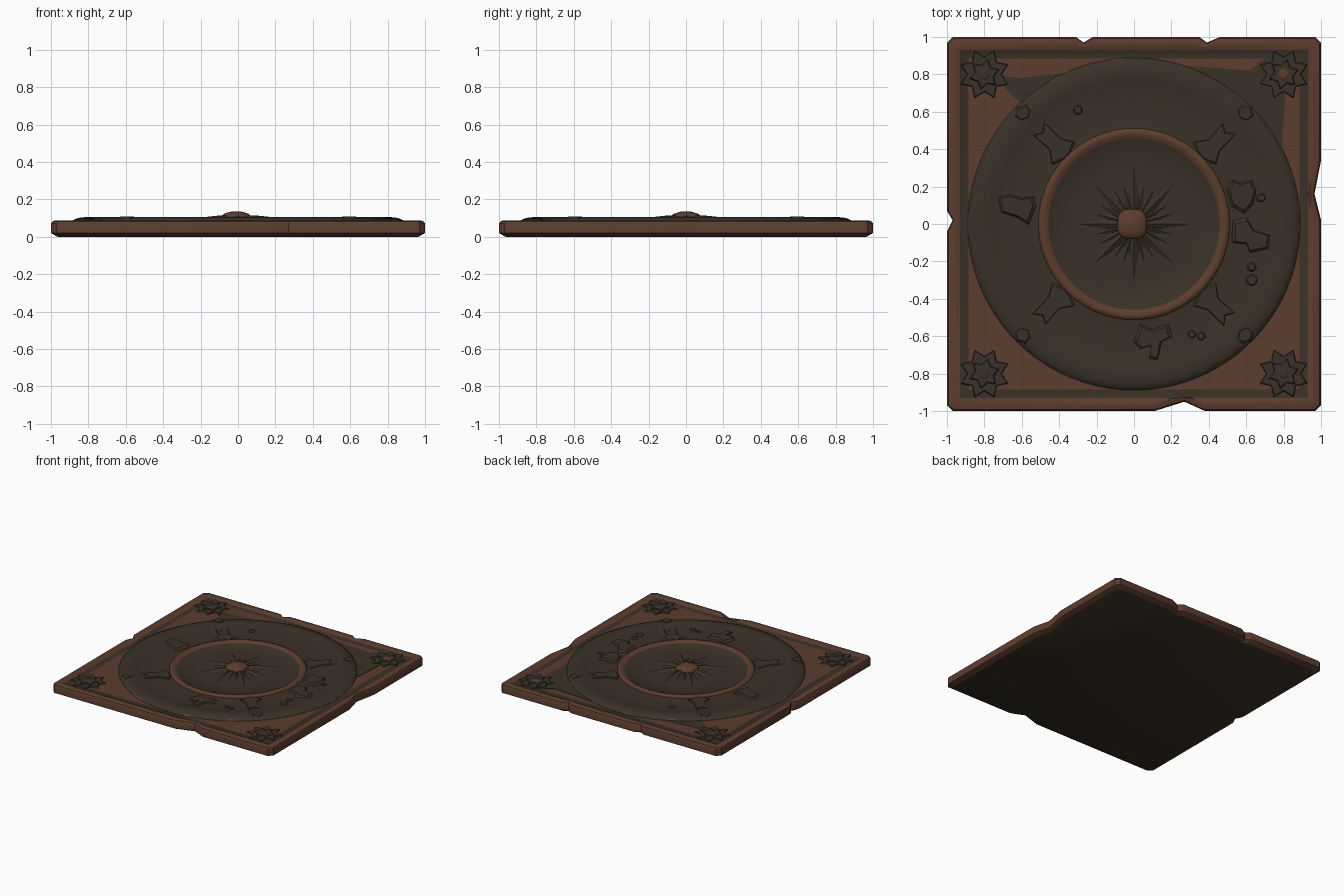
import bpy, bmesh, math, random
from math import sin, cos, pi, radians

if "Cube" in bpy.data.objects:
    bpy.data.objects.remove(bpy.data.objects["Cube"])

random.seed(4)


def material(name, rgb):
    m = bpy.data.materials.new(name)
    m.diffuse_color = (*rgb, 1)
    m.use_nodes = True
    m.node_tree.nodes["Principled BSDF"].inputs["Base Color"].default_value = m.diffuse_color
    return m


CLAY = material("terracotta", (0.108, 0.046, 0.028))
DARK = material("dark olive stone", (0.041, 0.031, 0.020))


def finish(name, bm, angle=None, normals=True):
    bmesh.ops.remove_doubles(bm, verts=bm.verts, dist=1e-5)
    if normals:
        bmesh.ops.recalc_face_normals(bm, faces=bm.faces)
    me = bpy.data.meshes.new(name)
    bm.to_mesh(me)
    bm.free()
    me.materials.append(CLAY)
    me.materials.append(DARK)
    ob = bpy.data.objects.new(name, me)
    bpy.context.collection.objects.link(ob)
    if angle:
        bpy.context.view_layer.objects.active = ob
        ob.select_set(True)
        bpy.ops.object.shade_smooth_by_angle(angle=radians(angle))
        ob.select_set(False)
    return ob


def bridge(bm, a, b, mat):
    n = len(a)
    for i in range(n):
        j = (i + 1) % n
        f = bm.faces.new((a[i], a[j], b[j], b[i]))
        f.material_index = mat


def plate(name, pts, z0, z1, mat=1, top=0.8):
    """Low relief piece: outline with a smaller top face."""
    bm = bmesh.new()
    cx = sum(p[0] for p in pts) / len(pts)
    cy = sum(p[1] for p in pts) / len(pts)
    lo = [bm.verts.new((x, y, z0)) for x, y in pts]
    hi = [bm.verts.new((cx + (x - cx) * top, cy + (y - cy) * top, z1)) for x, y in pts]
    bridge(bm, lo, hi, mat)
    bm.faces.new(hi).material_index = mat
    bm.faces.new(lo[::-1]).material_index = mat
    return finish(name, bm)


# Slab: square outline with chipped notches, stacked into a rounded edge
c = 0.97
outline = [(-c, -1), (0.11, -1), (0.27, -0.95), (0.38, -1), (c, -1),
           (1, -c), (1, 0.02), (0.965, 0.16), (1, 0.34), (1, c),
           (c, 1), (0.46, 1), (0.39, 0.97), (0.35, 1), (-0.22, 1),
           (-0.27, 0.97), (-0.31, 1), (-c, 1),
           (-1, c), (-1, 0.07), (-0.97, 0.02), (-1, -0.04), (-1, -c)]
bm = bmesh.new()
layers = [(0, 0.965, 1, 0), (0.02, 1, 1, 0), (0.07, 1, 1, 0), (0.082, 0.993, 1, 0),
          (0.088, 0.975, 1, 0), (0.088, 0.975, 0.945, 0), (0.078, 1, 0.93, 0),
          (0.078, 1, 0.885, 1)]
prev = None
for z, s, lim, mat in layers:
    ring = [bm.verts.new((max(-lim, min(lim, x * s)), max(-lim, min(lim, y * s)), z))
            for x, y in outline]
    if prev:
        bridge(bm, prev, ring, mat)
    else:
        bm.faces.new(ring[::-1]).material_index = 1
    prev = ring
bm.faces.new(prev).material_index = 0
finish("slab", bm, 35)

# Round medallion: turned profile with raised rim, sunken band and clay ring
profile = [(0.89, 0.076, 1), (0.88, 0.090, 1), (0.855, 0.101, 1), (0.82, 0.105, 1),
           (0.78, 0.104, 1), (0.755, 0.097, 1), (0.66, 0.090, 1), (0.53, 0.089, 1),
           (0.512, 0.092, 1), (0.505, 0.102, 0), (0.49, 0.107, 0), (0.472, 0.104, 0),
           (0.458, 0.092, 0), (0.30, 0.090, 1), (0.10, 0.093, 1), (0.01, 0.095, 1)]
N = 96
bm = bmesh.new()
prev = None
worn = [random.random() < 0.13 for _ in range(N)]
for k, (r, z, mat) in enumerate(profile):
    ring = [bm.verts.new((r * cos(2 * pi * i / N), r * sin(2 * pi * i / N), z)) for i in range(N)]
    if prev:
        bridge(bm, prev, ring, mat)
    prev = ring
bm.faces.new(prev).material_index = 1
# worn clay patches on the outer lip
for f in bm.faces:
    m = f.calc_center_median()
    if m.xy.length > 0.868:
        if worn[int((math.atan2(m.y, m.x) % (2 * pi)) / (2 * pi) * N)]:
            f.material_index = 0
finish("medallion", bm, 40)

# Sunburst: ridged rays, long and short
bm = bmesh.new()
for i in range(24):
    a = 2 * pi * i / 24
    length = 0.30 if i % 3 == 0 else 0.21
    half = 0.034 if i % 3 == 0 else 0.022
    h = 0.113 if i % 3 == 0 else 0.105

    def pt(r, t, z):
        return bm.verts.new((r * cos(a) - t * sin(a), r * sin(a) + t * cos(a), z))
    tip, l, rr = pt(length, 0, 0.092), pt(0.12, half, 0.090), pt(0.12, -half, 0.090)
    ridge, core = pt(0.11, 0, h), pt(0.02, 0, 0.116)
    for tri in ((tip, l, ridge), (tip, ridge, rr), (l, core, ridge), (ridge, core, rr)):
        bm.faces.new(tri).material_index = 1
for f in bm.faces:
    f.normal_update()
    if f.normal.z < 0:
        f.normal_flip()
finish("sunburst", bm, normals=False)

# Centre knob: low dome
bm = bmesh.new()
K = 24
prev = None
for r, z in [(0.085, 0.095), (0.083, 0.112), (0.07, 0.123), (0.045, 0.131), (0.02, 0.136)]:
    ring = []
    for i in range(K):
        a = 2 * pi * i / K
        q = r * (1 - 0.06 * cos(4 * a))
        ring.append(bm.verts.new((-0.01 + q * cos(a), q * sin(a), z)))
    if prev:
        bridge(bm, prev, ring, 0)
    prev = ring
bm.faces.new(prev)
finish("centre_knob", bm, 50)

# Diagonal fan leaves and rim studs
fan = [(0.50, -0.02), (0.53, -0.09), (0.60, -0.05), (0.74, -0.05), (0.70, 0.0),
       (0.73, 0.05), (0.60, 0.04), (0.53, 0.09), (0.50, 0.02)]
for i in range(4):
    a = radians(45 + 90 * i)

    def turn(p):
        return (p[0] * cos(a) - p[1] * sin(a), p[0] * sin(a) + p[1] * cos(a))
    plate("fan_leaf", [turn(p) for p in fan], 0.085, 0.098, top=0.85)
    stud = [(0.84 + 0.045 * cos(t * pi / 3), 0.05 * sin(t * pi / 3)) for t in range(6)]
    plate("rim_stud", [turn(p) for p in stud], 0.098, 0.109, top=0.75)

# Broken relief fragments in the sunken band
fragments = [
    [(-0.74, 0.15), (-0.66, 0.16), (-0.60, 0.14), (-0.53, 0.15), (-0.52, 0.09),
     (-0.56, -0.01), (-0.62, 0.03), (-0.72, 0.06)],
    [(0.49, 0.19), (0.52, 0.24), (0.57, 0.22), (0.63, 0.24), (0.66, 0.18),
     (0.64, 0.10), (0.59, 0.05), (0.52, 0.09)],
    [(0.52, 0.02), (0.60, 0.04), (0.64, -0.03), (0.74, -0.06), (0.73, -0.14),
     (0.62, -0.16), (0.60, -0.11), (0.52, -0.10)],
    [(-0.01, -0.63), (0.03, -0.53), (0.10, -0.56), (0.19, -0.53), (0.21, -0.60),
     (0.15, -0.63), (0.13, -0.74), (0.08, -0.73), (0.09, -0.65), (0.03, -0.67)]]
for pts in fragments:
    plate("relief_fragment", pts, 0.085, 0.104, top=0.78)
for x, y, r in [(-0.30, 0.61, 0.03), (0.63, -0.23, 0.03), (0.63, -0.30, 0.04),
                (0.31, -0.59, 0.025), (0.36, -0.60, 0.028), (0.68, 0.14, 0.03)]:
    plate("small_boss", [(x + r * cos(t * pi / 5), y + r * sin(t * pi / 5)) for t in range(10)],
          0.085, 0.100, top=0.6)

# Dark worn patches in two upper corners
plate("worn_corner_right", [(0.70, 0.885), (0.885, 0.885), (0.885, 0.76), (0.81, 0.72),
                            (0.79, 0.40), (0.55, 0.70), (0.22, 0.85), (0.62, 0.82)],
      0.074, 0.081, top=1)
plate("worn_corner_left", [(-0.76, 0.80), (-0.66, 0.70), (-0.60, 0.64), (-0.35, 0.81),
                           (-0.62, 0.78)], 0.074, 0.080, top=1)

# Corner rosettes: pointed leaf base, inner petals and a bud
for sx in (-1, 1):
    for sy in (-1, 1):
        cx, cy = 0.80 * sx, 0.80 * sy

        def star(n, r1, r2, off=0.0):
            return [(cx + (r1, r2)[t % 2] * cos(pi * t / n + off),
                     cy + (r1, r2)[t % 2] * sin(pi * t / n + off)) for t in range(2 * n)]
        plate("rosette_leaves", star(8, 0.14, 0.095, pi / 8), 0.074, 0.087, top=0.93)
        plate("rosette_petals", star(6, 0.088, 0.055, 0.3), 0.084, 0.093, top=0.85)
        bud = plate("rosette_bud", star(5, 0.036, 0.032), 0.090, 0.098, top=0.6,
                    mat=0 if (sx > 0 and sy > 0) else 1)
